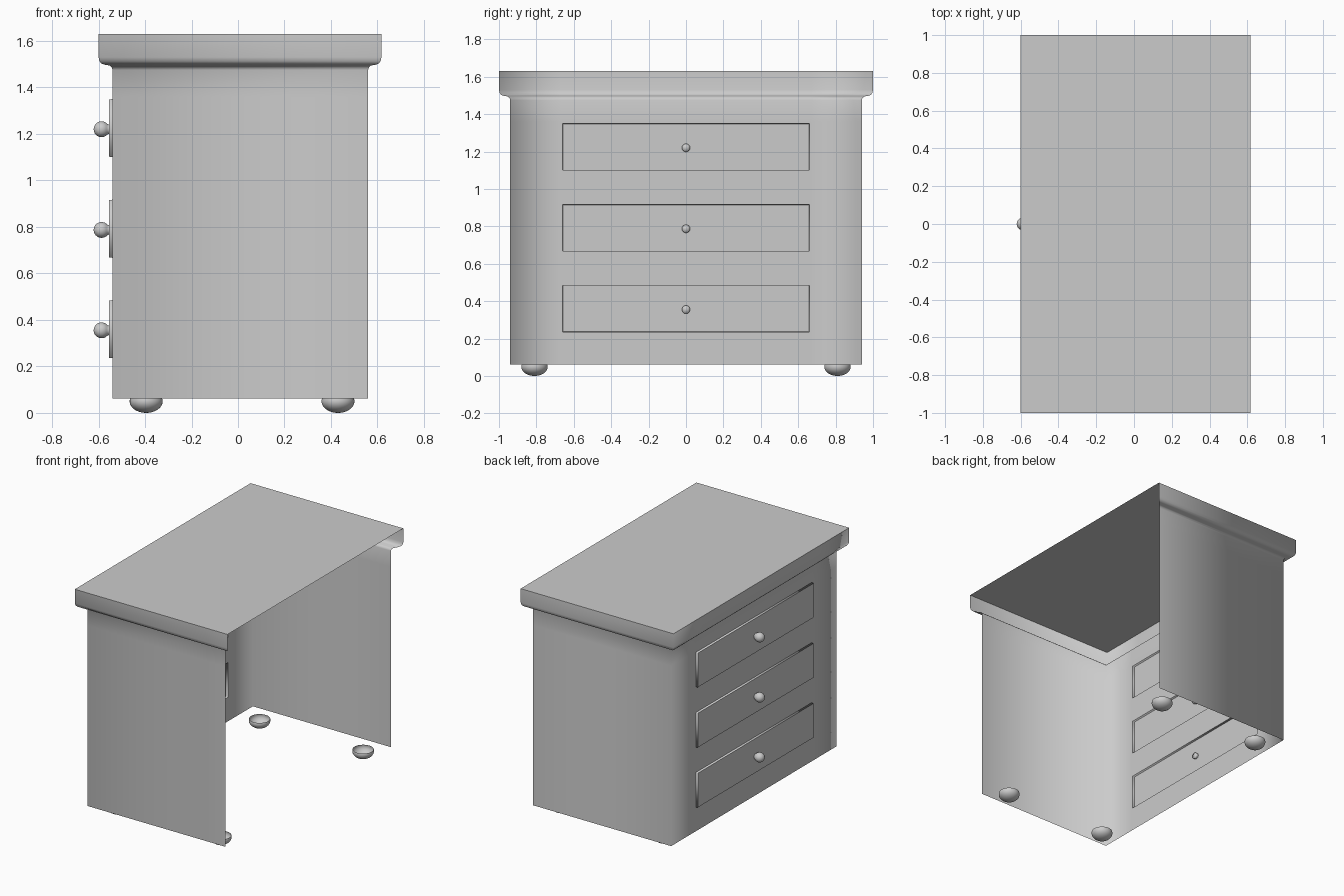
import bpy, bmesh, math
from mathutils import Matrix, Vector

if "Cube" in bpy.data.objects:
    bpy.data.objects.remove(bpy.data.objects["Cube"])


def finish(bm, name):
    me = bpy.data.meshes.new(name)
    bm.to_mesh(me)
    bm.free()
    ob = bpy.data.objects.new(name, me)
    bpy.context.collection.objects.link(ob)
    return ob


def lathe(name, profile, matrix, steps=32):
    """Spin (radius, height) points round local z, then place with matrix."""
    bm = bmesh.new()
    vs = [bm.verts.new((r, 0, h)) for r, h in profile]
    es = [bm.edges.new(p) for p in zip(vs, vs[1:])]
    bmesh.ops.spin(bm, geom=vs + es, cent=(0, 0, 0), axis=(0, 0, 1),
                   angle=math.tau, steps=steps)
    bmesh.ops.remove_doubles(bm, verts=bm.verts, dist=1e-4)
    bmesh.ops.recalc_face_normals(bm, faces=bm.faces)
    for f in bm.faces:
        f.smooth = True
    bm.transform(matrix)
    return finish(bm, name)


# Cabinet shell: open at +x and below, with a moulded lip round the top
X0, X1, Y, DY = -0.54, 0.56, 0.94, 0.67
KNOB_Z = (0.355, 0.787, 1.22)
levels = [(0, 0.062)]
for z in KNOB_Z:
    levels += [(0, z - 0.13), (0, z + 0.14)]
levels += [(0, 1.475), (0.003, 1.486), (0.012, 1.494), (0.035, 1.498),
           (0.048, 1.503), (0.056, 1.513), (0.06, 1.53), (0.06, 1.63)]

bm = bmesh.new()
rings = []
for d, z in levels:
    path = [(X1 + d * 0.95, Y + d), (X0 - d, Y + d), (X0 - d, DY),
            (X0 - d, -DY), (X0 - d, -Y - d), (X1 + d * 0.95, -Y - d)]
    rings.append([bm.verts.new((x, y, z)) for x, y in path])
drawers = []
for k, (lo, hi) in enumerate(zip(rings, rings[1:])):
    for i in range(5):
        f = bm.faces.new((lo[i], lo[i + 1], hi[i + 1], hi[i]))
        if i == 2 and k in (1, 3, 5):
            drawers.append(f)
top = bm.faces.new(rings[-1])
for e in top.edges:
    e.smooth = False

# Drawer outlines: narrow grooves sunk into the face
for thick, depth in ((0.002, -0.015), (0.010, 0), (0.002, 0.015)):
    for f in drawers:
        for e in f.edges:
            e.smooth = False
    bmesh.ops.inset_individual(bm, faces=drawers, thickness=thick,
                               depth=depth, use_even_offset=True)
for f in drawers:
    for e in f.edges:
        e.smooth = False
for f in bm.faces:
    f.smooth = True
top.normal_update()
if top.normal.z < 0:
    top.normal_flip()
finish(bm, "cabinet")

# Knobs: stem and rounded head, pointing to -x
head = [(0.034 * math.sin(a), 0.05 - 0.034 * math.cos(a))
        for a in [math.radians(40 + 14 * i) for i in range(11)]]
knob = [(0, 0), (0.022, 0), (0.022, 0.006), (0.0195, 0.015)] + head + [(0, 0.084)]
for n, z in enumerate(KNOB_Z):
    lathe(f"drawer_knob_{n + 1}", knob,
          Matrix.Translation((-0.537, 0, z)) @ Matrix.Rotation(-math.pi / 2, 4, 'Y'), 24)

# Feet: open rounded bowls
foot = [(0.071 * math.cos(a), 0.05 + 0.05 * math.sin(a))
        for a in [math.radians(-90 + 9.5 * i) for i in range(12)]]
foot[0] = (0, 0)
for side, y in (("front", -0.81), ("back", 0.81)):
    for end, x in (("left", -0.395), ("right", 0.43)):
        lathe(f"{side}_{end}_foot", foot, Matrix.Translation((x, y, 0)))
